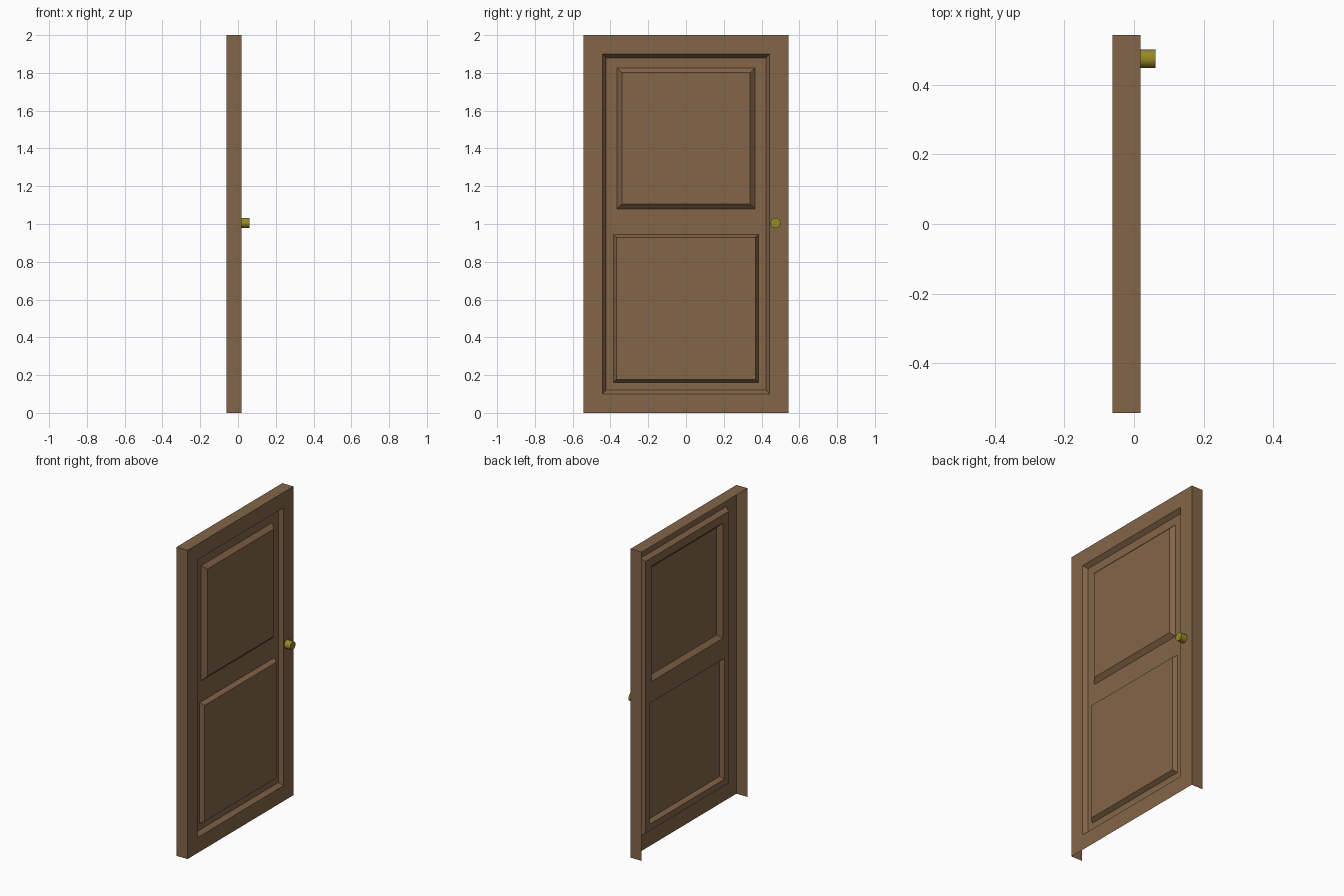
import bpy, bmesh
from math import pi

if "Cube" in bpy.data.objects:
    bpy.data.objects.remove(bpy.data.objects["Cube"])

FRONT, FLOOR, BACK = 0.018, -0.008, -0.0615


def material(name, rgb):
    m = bpy.data.materials.new(name)
    m.diffuse_color = (*rgb, 1)
    m.use_nodes = True
    m.node_tree.nodes["Principled BSDF"].inputs["Base Color"].default_value = m.diffuse_color
    return m


def rect(bm, x, half_w, z0, z1):
    return [bm.verts.new((x, y, z)) for y, z in
            ((-half_w, z0), (half_w, z0), (half_w, z1), (-half_w, z1))]


def bridge(bm, a, b, sides=range(4)):
    for i in sides:
        j = (i + 1) % 4
        bm.faces.new((a[i], a[j], b[j], b[i]))


def loop_edges(bm, loop):
    es = []
    for i in range(4):
        pair = (loop[i], loop[(i + 1) % 4])
        es.append(bm.edges.get(pair) or bm.edges.new(pair))
    return es


bm = bmesh.new()

# Side and top returns: the back and the bottom stay open
back = rect(bm, BACK, 0.542, 0, 2)
outer = rect(bm, FRONT, 0.542, 0, 2)
bridge(bm, back, outer, (1, 2, 3))

# Flat border and the bevel stepping down to the recessed floor
lip = rect(bm, FRONT, 0.442, 0.10, 1.90)
floor = rect(bm, FLOOR, 0.424, 0.12, 1.88)
bridge(bm, outer, lip)
bridge(bm, lip, floor)

# Raised panels: (half width, bottom, top, bevel width)
edges = loop_edges(bm, floor)
for w, z0, z1, bev in ((0.366, 1.08, 1.827, 0.026), (0.384, 0.162, 0.945, 0.016)):
    base = rect(bm, FLOOR, w, z0, z1)
    top = rect(bm, FRONT, w - bev, z0 + bev, z1 - bev)
    bridge(bm, base, top)
    bm.faces.new(top)
    edges += loop_edges(bm, base)

# Recessed floor around the two panels
bmesh.ops.triangle_fill(bm, edges=edges, use_beauty=True, normal=(1, 0, 0))

# Point every face outward
bm.normal_update()
for f in bm.faces:
    n, c = f.normal, f.calc_center_median()
    facing = n.x if abs(n.x) > 0.01 else n.y * c.y + n.z * (c.z - 1)
    if facing < 0:
        f.normal_flip()

mesh = bpy.data.meshes.new("door_panel")
bm.to_mesh(mesh)
bm.free()
door = bpy.data.objects.new("door_panel", mesh)
bpy.context.collection.objects.link(door)
mesh.materials.append(material("wood", (0.23, 0.13, 0.065)))

# Door knob
bpy.ops.mesh.primitive_cylinder_add(vertices=20, radius=0.027, depth=0.0435,
                                    location=(0.03975, 0.474, 1.005),
                                    rotation=(0, pi / 2, 0))
knob = bpy.context.object
knob.name = "door_knob"
bpy.ops.object.shade_smooth_by_angle()
knob.data.materials.append(material("brass", (0.30, 0.25, 0.02)))
